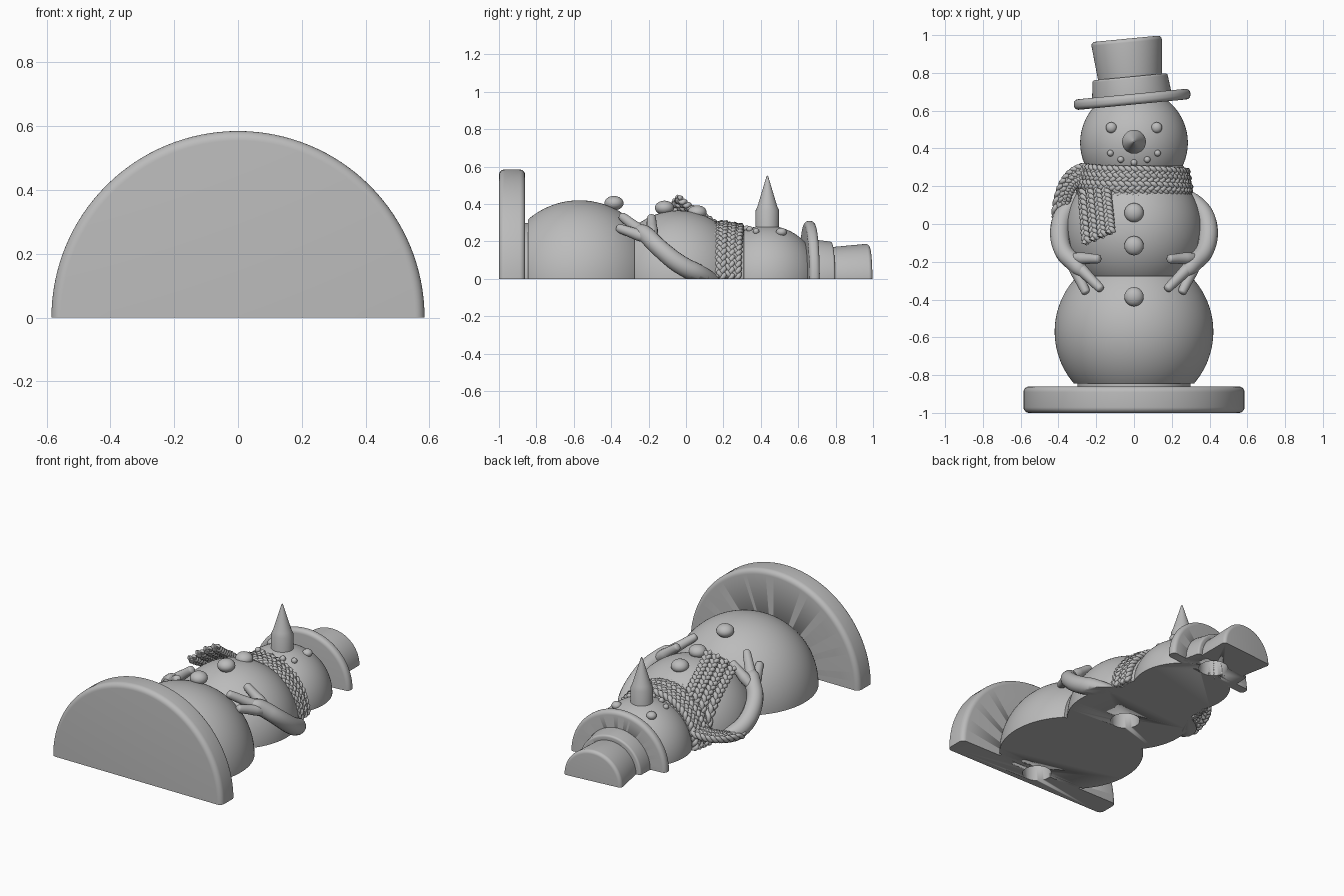
import bpy, bmesh, math
from mathutils import Vector, Matrix

cube = bpy.data.objects.get("Cube")
if cube:
    bpy.data.objects.remove(cube)

GREY = (0.5, 0.5, 0.5, 1)
mat = bpy.data.materials.new("plain_grey")
mat.use_nodes = True
mat.diffuse_color = GREY
mat.node_tree.nodes["Principled BSDF"].inputs["Base Color"].default_value = GREY


def add(name, bm, angle=35):
    """Turn a bmesh into a named, smooth shaded object."""
    bmesh.ops.recalc_face_normals(bm, faces=bm.faces)
    mesh = bpy.data.meshes.new(name)
    bm.to_mesh(mesh)
    bm.free()
    mesh.materials.append(mat)
    ob = bpy.data.objects.new(name, mesh)
    bpy.context.collection.objects.link(ob)
    bpy.ops.object.select_all(action='DESELECT')
    ob.select_set(True)
    bpy.context.view_layer.objects.active = ob
    bpy.ops.object.shade_smooth_by_angle(angle=math.radians(angle))
    return ob


def lathe(name, profile, matrix=Matrix(), half=True):
    """Spin (radius, y) points round y; a half spin gets a flat underside."""
    bm = bmesh.new()
    verts = [bm.verts.new((r, y, 0)) for r, y in profile]
    edges = [bm.edges.new(p) for p in zip(verts, verts[1:])]
    bmesh.ops.spin(bm, geom=verts + edges, cent=(0, 0, 0), axis=(0, -1, 0),
                   angle=math.pi if half else math.tau, steps=64)
    bmesh.ops.remove_doubles(bm, verts=bm.verts, dist=1e-5)
    bmesh.ops.dissolve_degenerate(bm, edges=bm.edges, dist=1e-6)
    if half:
        bmesh.ops.holes_fill(bm, edges=[e for e in bm.edges if e.is_boundary], sides=0)
    bmesh.ops.transform(bm, matrix=matrix, verts=bm.verts)
    return add(name, bm)


def disc(r0, r1, y0, y1, b):
    """Profile of a drum with rounded rims."""
    steps = [math.pi / 2 * i / 6 for i in range(7)]
    low = [(r0 - b + b * math.sin(a), y0 + b - b * math.cos(a)) for a in steps]
    high = [(r1 - b + b * math.cos(a), y1 - b + b * math.sin(a)) for a in steps]
    return [(0, y0)] + low + high + [(0, y1)]


def ball(r, centre, y0, y1):
    """Profile of a sphere cut off at y0 and y1."""
    a0 = math.acos(max(-1, (y0 - centre) / r))
    a1 = math.acos(min(1, (y1 - centre) / r))
    arc = [a0 + (a1 - a0) * i / 40 for i in range(41)]
    return [(0, y0)] + [(r * math.sin(a), centre + r * math.cos(a)) for a in arc] + [(0, y1)]


def curve_mesh(name, splines, depth, kind):
    """Round tubes through lists of (x, y, z, radius), cut off at the ground."""
    cu = bpy.data.curves.new(name, 'CURVE')
    cu.dimensions = '3D'
    cu.bevel_depth = depth
    cu.bevel_resolution = 2 if kind == 'POLY' else 5
    cu.use_fill_caps = True
    for pts in splines:
        s = cu.splines.new(kind)
        s.points.add(len(pts) - 1)
        for p, (x, y, z, r) in zip(s.points, pts):
            p.co, p.radius = (x, y, z, 1), r
        if kind == 'NURBS':
            s.order_u, s.use_endpoint_u, s.resolution_u = 3, True, 10
    tmp = bpy.data.objects.new(name + "_path", cu)
    bpy.context.collection.objects.link(tmp)
    bpy.context.view_layer.update()
    mesh = bpy.data.meshes.new_from_object(
        tmp.evaluated_get(bpy.context.evaluated_depsgraph_get()))
    bm = bmesh.new()
    bm.from_mesh(mesh)
    bpy.data.objects.remove(tmp)
    bpy.data.curves.remove(cu)
    bpy.data.meshes.remove(mesh)
    bmesh.ops.remove_doubles(bm, verts=bm.verts, dist=1e-5)
    cut = bmesh.ops.bisect_plane(bm, geom=bm.verts[:] + bm.edges[:] + bm.faces[:],
                                 plane_co=(0, 0, 0), plane_no=(0, 0, 1), clear_inner=True)
    rim = [e for e in cut['geom_cut'] if isinstance(e, bmesh.types.BMEdge)]
    bmesh.ops.holes_fill(bm, edges=rim, sides=0)
    return add(name, bm, 60)


def braid(path, normal, turns, width=0.017, n=90):
    """Three woven strands along path(t)."""
    strands = []
    for k in range(3):
        pts = []
        for i in range(n + 1):
            t = i / n
            p = path(t)
            tangent = (path(t + 0.01) - path(t - 0.01)).normalized()
            out = normal(p)
            side = tangent.cross(out).normalized()
            a = math.tau * (turns * t + k / 3)
            p = p + side * width * math.sin(a) + out * 0.01 * math.sin(2 * a)
            pts.append((*p, 1))
        strands.append(pts)
    return strands


def bezier(a, b, c):
    a, b, c = Vector(a), Vector(b), Vector(c)
    return lambda t: a * (1 - t) ** 2 + b * 2 * t * (1 - t) + c * t * t


# Stand, body and head
solid = [
    lathe("stand", disc(0.585, 0.585, -1, -0.86, 0.03)),
    lathe("stand_joint", disc(0.3, 0.3, -0.88, -0.82, 0.005)),
    lathe("lower_body", ball(0.42, -0.57, -0.845, -0.275)),
    lathe("middle_body", ball(0.365, -0.04, -0.285, 0.25)),
    lathe("neck", disc(0.265, 0.265, 0.12, 0.31, 0.01)),
    lathe("head", ball(0.285, 0.43, 0.2, 0.715)),
]

# Tilted top hat
tilt = Matrix.Translation((-0.01, 0.66, 0)) @ Matrix.Rotation(math.radians(5.5), 4, 'Z')
solid += [
    lathe("hat_brim", disc(0.31, 0.31, -0.028, 0.028, 0.024), tilt),
    lathe("hat_band", disc(0.212, 0.2, 0, 0.12, 0.012), tilt),
    lathe("hat_crown", disc(0.17, 0.187, 0.1, 0.322, 0.02), tilt),
]

# Round sockets in the flat underside
bm = bmesh.new()
for y in (-0.88, -0.08, 0.72):
    bmesh.ops.create_cone(bm, cap_ends=True, segments=40, radius1=0.085, radius2=0.085,
                          depth=0.2, matrix=Matrix.Translation((0, y, 0)))
cutter = add("socket_cutter", bm)
cutter.hide_render = True
for ob in solid:
    mod = ob.modifiers.new("sockets", 'BOOLEAN')
    mod.object, mod.operation, mod.solver = cutter, 'DIFFERENCE', 'EXACT'
    bpy.context.view_layer.objects.active = ob
    bpy.ops.object.modifier_apply(modifier=mod.name)
bpy.data.objects.remove(cutter)

# Pointed nose
lathe("nose", [(0, 0.2), (0.063, 0.2), (0.063, 0.365), (0.052, 0.39), (0.004, 0.55), (0, 0.552)],
      Matrix.Translation((0, 0.435, 0)) @ Matrix.Rotation(math.pi / 2, 4, 'X'), half=False)


def pebbles(name, spots, r, flat=1.0):
    """Small balls; every spot is (x, y, z)."""
    for i, (x, y, z) in enumerate(spots):
        bm = bmesh.new()
        m = Matrix.Translation((x, y, z)) @ Matrix.Diagonal((1, 1, flat, 1))
        bmesh.ops.create_uvsphere(bm, u_segments=24, v_segments=14, radius=r, matrix=m)
        add(f"{name}_{i + 1}", bm)


def on_head(x, y):
    return (x, y, math.sqrt(0.285 ** 2 - x * x - (y - 0.43) ** 2) + 0.004)


# Eyes, mouth and buttons
pebbles("eye", [on_head(s * 0.12, 0.51) for s in (-1, 1)], 0.029, 0.8)
pebbles("mouth_dot", [on_head(x, 0.325 + 3.2 * x * x) for x in (-0.125, -0.07, 0, 0.07, 0.125)], 0.017)
pebbles("button", [(0, 0.06, 0.355), (0, -0.115, 0.38), (0, -0.385, 0.405)], 0.051, 0.75)

# Arms with three fingers each
arm = [(0.27, 0.15, -0.02, 0.8), (0.36, 0.09, 0.02, 1), (0.4, -0.03, 0.07, 1.05),
       (0.38, -0.15, 0.17, 0.95), (0.31, -0.21, 0.235, 0.95), (0.28, -0.25, 0.26, 0.8),
       (0.265, -0.27, 0.27, 0.3)]
fingers = [(0.17, -0.35, 0.34), (0.25, -0.37, 0.275), (0.18, -0.185, 0.335)]
for s, side in ((1, "left"), (-1, "right")):
    tubes = [[(s * x, y, z, r) for x, y, z, r in arm]]
    start = Vector((0.34, -0.18, 0.21))
    for f in fingers:
        f = Vector(f)
        pts = [(start.lerp(f, t), r) for t, r in ((0, 0.4), (0.3, 0.7), (0.6, 0.55), (0.9, 0.5), (0.99, 0.4), (1, 0.05))]
        tubes.append([(s * p.x, p.y, p.z, r) for p, r in pts])
    curve_mesh(f"{side}_arm", tubes, 0.05, 'NURBS')


# Braided scarf: wraps, front tail and side tail
def radial(p):
    return Vector((p.x, 0, p.z)).normalized()


def wrap(y, r):
    return lambda t: Vector((r * math.cos(math.pi * t),
                             y + 0.012 * math.cos(math.pi * t) ** 2 * (1 if t > 0.5 else -1),
                             r * math.sin(math.pi * t)))


def front_tail(k):
    def path(t):
        x = -0.275 + 0.042 * k + 0.025 * t
        y = 0.19 - t * (0.29 - 0.018 * k)
        body = math.sqrt(0.365 ** 2 - x * x - (y + 0.04) ** 2)
        return Vector((x, y, body + 0.015 + 0.075 * max(t, 0) ** 3))
    return path


wraps = [s for y, r in ((0.165, 0.288), (0.2, 0.292), (0.245, 0.284), (0.28, 0.278))
         for s in braid(wrap(y, r), radial, 9)]
curve_mesh("scarf_wraps", wraps, 0.014, 'POLY')
front = [s for k in range(4) for s in braid(front_tail(k), radial, 3.5, 0.015, 50)]
curve_mesh("scarf_front_tail", front, 0.014, 'POLY')
ends = [((-0.25, 0.3, 0.1), (-0.4, 0.29, 0.06), (-0.415, 0.03, 0.03)),
        ((-0.26, 0.27, 0.1), (-0.37, 0.25, 0.07), (-0.39, 0.06, 0.035)),
        ((-0.27, 0.235, 0.1), (-0.34, 0.22, 0.08), (-0.365, 0.1, 0.04))]
sides = [s for e in ends for s in braid(bezier(*e), lambda p: Vector((0, 0, 1)), 3.5, 0.013, 50)]
curve_mesh("scarf_side_tail", sides, 0.013, 'POLY')
